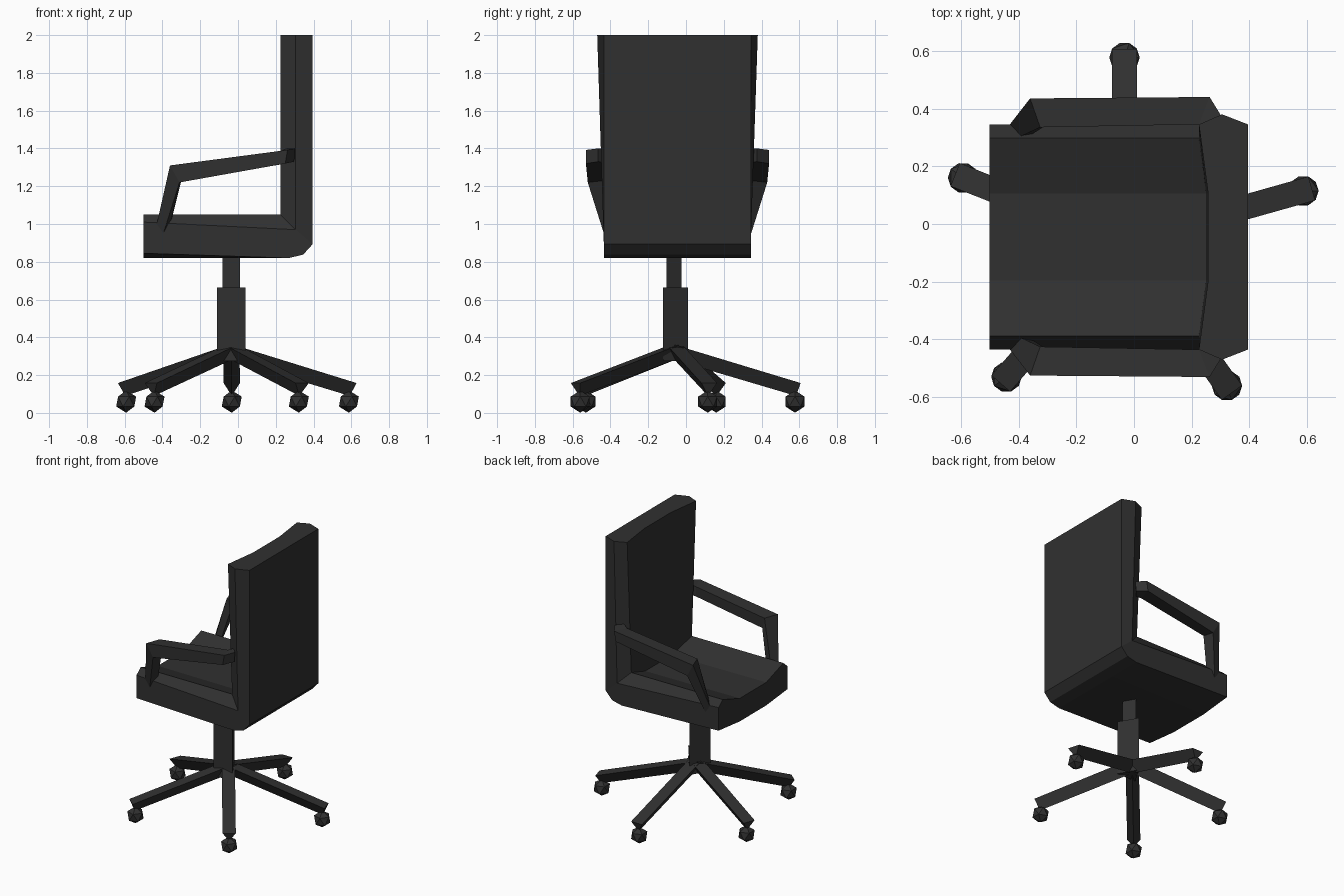
import bpy, bmesh, math
from mathutils import Vector

if "Cube" in bpy.data.objects:
    bpy.data.objects.remove(bpy.data.objects["Cube"])

mat = bpy.data.materials.new("charcoal black")
mat.diffuse_color = (0.03, 0.03, 0.03, 1)
mat.use_nodes = True
mat.node_tree.nodes["Principled BSDF"].inputs["Base Color"].default_value = mat.diffuse_color
YC = -0.045  # symmetry plane of seat and back


def finish(name, bm):
    bmesh.ops.remove_doubles(bm, verts=bm.verts[:], dist=1e-5)
    bmesh.ops.recalc_face_normals(bm, faces=bm.faces[:])
    me = bpy.data.meshes.new(name)
    bm.to_mesh(me)
    bm.free()
    me.materials.append(mat)
    ob = bpy.data.objects.new(name, me)
    bpy.context.collection.objects.link(ob)
    return ob


def loft(name, rings):
    """Skin matching rings of points and cap both ends."""
    bm = bmesh.new()
    rows = [[bm.verts.new(p) for p in r] for r in rings]
    n = len(rows[0])
    for a, b in zip(rows, rows[1:]):
        for i in range(n):
            j = (i + 1) % n
            quad = [a[i], a[j], b[j], b[i]]
            keep = []
            for v in quad:  # collapse shared corners at the bend
                if all((v.co - k.co).length > 1e-5 for k in keep):
                    keep.append(v)
            if len(keep) > 2:
                bm.faces.new(keep)
    bm.faces.new(rows[0])
    bm.faces.new(rows[-1])
    return finish(name, bm)


def section(outer, outer_mid, peak, rim, inner, peak_w, rim_w):
    """Padded cross-section: each argument is (x, z), widths are half widths."""
    half = [(outer_mid, 0.15), (outer, 0.39), (peak, peak_w), (rim, rim_w), (inner, 0.15)]
    right = [(p[0], YC - w, p[1]) for p, w in half]
    left = [(p[0], YC + w, p[1]) for p, w in reversed(half)]
    return right + left


# seat and backrest: one padded L-shaped shell
bend = dict(peak=(0.305, 0.97), rim=(0.225, 1.05), inner=(0.25, 0.98), peak_w=0.39, rim_w=0.343)
rings = [section((-0.5, 0.845), (-0.5, 0.82), (-0.5, 1.01), (-0.5, 1.05), (-0.5, 0.985), 0.39, 0.343)]
for c in [(0.27, 0.82), (0.345, 0.838), (0.395, 0.893)]:
    rings.append(section(c, c, **bend))
rings.append(section((0.395, 2), (0.395, 2), (0.305, 2), (0.225, 2), (0.257, 2), 0.425, 0.39))
loft("seat_and_backrest", rings)

# armrests: outer top, inner top, inner bottom, outer bottom at each station
arm = [
    [(-0.43, 0.345, 1.0), (-0.40, 0.30, 1.0), (-0.37, 0.30, 0.95), (-0.395, 0.345, 0.95)],
    [(-0.36, 0.435, 1.31), (-0.325, 0.335, 1.31), (-0.30, 0.345, 1.23), (-0.31, 0.43, 1.22)],
    [(0.262, 0.44, 1.392), (0.225, 0.345, 1.385), (0.225, 0.345, 1.315), (0.25, 0.44, 1.32)],
    [(0.302, 0.375, 1.40), (0.26, 0.33, 1.40), (0.26, 0.33, 1.325), (0.297, 0.375, 1.33)],
]
loft("left_armrest", arm)
loft("right_armrest", [[(x, 2 * YC - y, z) for x, y, z in r] for r in arm])


# three-sided gas column in two thicknesses
def column(name, r, z0, z1):
    pts = [(-0.035 + r * math.cos(a), -0.077 + r * math.sin(a))
           for a in (math.radians(90 + 120 * i) for i in range(3))]
    loft(name, [[(x, y, z) for x, y in pts] for z in (z0, z1)])


column("lower_column", 0.087, 0.275, 0.665)
column("upper_column", 0.054, 0.66, 0.86)

# five triangular legs with ball casters
hub = Vector((-0.035, -0.06, 0))
casters = [(0.587, 0.115), (-0.033, 0.577), (-0.592, 0.16), (-0.442, -0.53), (0.322, -0.56)]
for i, (x, y) in enumerate(casters, 1):
    wheel = Vector((x, y, 0))
    d = (wheel - hub).normalized()
    side = Vector((-d.y, d.x, 0)) * 0.043
    tip = wheel + d * 0.03
    up = Vector((0, 0, 1))
    loft(f"leg_{i}", [
        [hub + side + up * 0.36, hub - side + up * 0.36, hub + up * 0.28],
        [tip + side + up * 0.158, tip - side + up * 0.158, tip - d * 0.025 + up * 0.09],
    ])
    bm = bmesh.new()
    bmesh.ops.create_icosphere(bm, subdivisions=1, radius=0.059)
    bmesh.ops.translate(bm, verts=bm.verts[:], vec=wheel + up * 0.06)
    finish(f"caster_{i}", bm)
